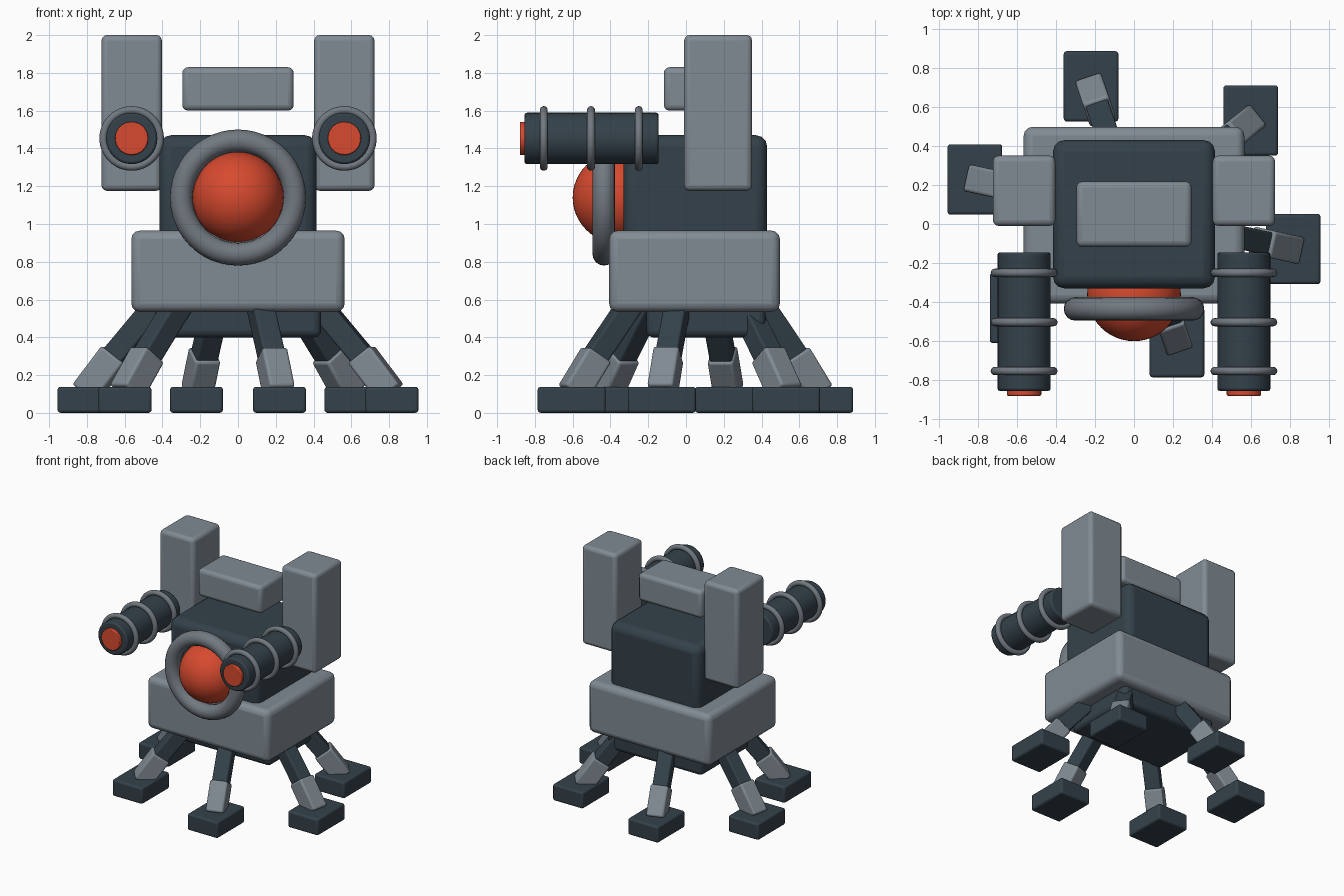
import bpy, math
from mathutils import Vector, Matrix

if "Cube" in bpy.data.objects:
    bpy.data.objects.remove(bpy.data.objects["Cube"])


def material(name, rgb):
    m = bpy.data.materials.new(name)
    m.diffuse_color = (*rgb, 1)
    m.use_nodes = True
    m.node_tree.nodes["Principled BSDF"].inputs["Base Color"].default_value = m.diffuse_color
    return m


GREY = material("light_grey", (0.22, 0.26, 0.295))
STEEL = material("steel_grey", (0.165, 0.19, 0.215))
DARK = material("dark_slate", (0.034, 0.053, 0.069))
RED = material("orange_red", (0.68, 0.068, 0.028))


def finish(name, mat, bevel=0.0, segments=3):
    ob = bpy.context.object
    ob.name = name
    ob.data.materials.append(mat)
    if bevel:
        b = ob.modifiers.new("rounded_edges", "BEVEL")
        b.width, b.segments = bevel, segments
        b.limit_method = "ANGLE"
    bpy.ops.object.shade_smooth_by_angle(angle=math.radians(35))
    return ob


def box(name, mat, center, size, bevel):
    bpy.ops.mesh.primitive_cube_add(size=1)
    ob = bpy.context.object
    ob.data.transform(Matrix.Diagonal((*size, 1)))
    ob.location = center
    return finish(name, mat, bevel)


def tube(name, mat, center, radius, length, bevel):
    # cylinder lying along y
    bpy.ops.mesh.primitive_cylinder_add(vertices=32, radius=radius, depth=length,
                                        location=center, rotation=(math.pi / 2, 0, 0))
    return finish(name, mat, bevel, 2)


def ring(name, center, major, minor):
    # torus facing y
    bpy.ops.mesh.primitive_torus_add(major_radius=major, minor_radius=minor,
                                     major_segments=48, minor_segments=16,
                                     location=center, rotation=(math.pi / 2, 0, 0))
    return finish(name, STEEL)


def beam(name, mat, a, b, width, depth, bevel):
    # square bar from a to b, with its sides turned along the leg direction
    axis = (b - a).normalized()
    side = axis.cross(Vector((0, 0, 1))).normalized()
    out = side.cross(axis)
    ob = box(name, mat, (0, 0, 0), (width, depth, (b - a).length), bevel)
    rot = Matrix((side, out, axis)).transposed()
    if rot.determinant() < 0:
        rot = Matrix((-side, out, axis)).transposed()
    ob.matrix_world = Matrix.Translation((a + b) / 2) @ rot.to_4x4()


# Body
box("hip_block", DARK, (0, 0.105, 0.52), (0.88, 0.63, 0.24), 0.035)
box("base_block", GREY, (0, 0.045, 0.75), (1.13, 0.905, 0.43), 0.045)
box("torso", DARK, (0, 0.05, 1.14), (0.83, 0.76, 0.66), 0.06)
box("head_plate", GREY, (0, 0.05, 1.715), (0.59, 0.335, 0.23), 0.03)

# Eye and its surround
bpy.ops.mesh.primitive_uv_sphere_add(segments=48, ring_count=24, radius=0.24,
                                     location=(0, -0.36, 1.14))
finish("eye", RED)
ring("eye_ring", (0, -0.435, 1.14), 0.30, 0.06)

# Shoulder pylons with cannons
for s, tag in ((-1, "left"), (1, "right")):
    x = s * 0.563
    box(f"pylon_{tag}", GREY, (x, 0.17, 1.588), (0.32, 0.36, 0.825), 0.03)
    tube(f"cannon_{tag}", DARK, (x, -0.5, 1.453), 0.136, 0.71, 0.012)
    tube(f"muzzle_{tag}", RED, (x, -0.86, 1.453), 0.088, 0.04, 0.006)
    for i, y in enumerate((-0.753, -0.503, -0.25)):
        ring(f"cannon_ring_{tag}_{i}", (x, y, 1.453), 0.15, 0.021)

# Six splayed legs; opposite feet mirror through the body centre
for i, (fx, fy) in enumerate(((0.815, -0.178), (0.598, 0.48), (-0.22, 0.655))):
    for s in (-1, 1):
        n = f"{i}_{'a' if s < 0 else 'b'}"
        dx, dy = s * fx, s * fy

        def along(f, z):
            return Vector((dx * f, 0.05 + dy * f, z))

        box(f"foot_{n}", DARK, along(1, 0.069), (0.28, 0.36, 0.137), 0.015)
        beam(f"upper_leg_{n}", DARK, along(0.50, 0.60), along(0.90, 0.21), 0.12, 0.12, 0.012)
        beam(f"lower_leg_{n}", GREY, along(0.80, 0.31), along(0.99, 0.105), 0.14, 0.15, 0.015)
